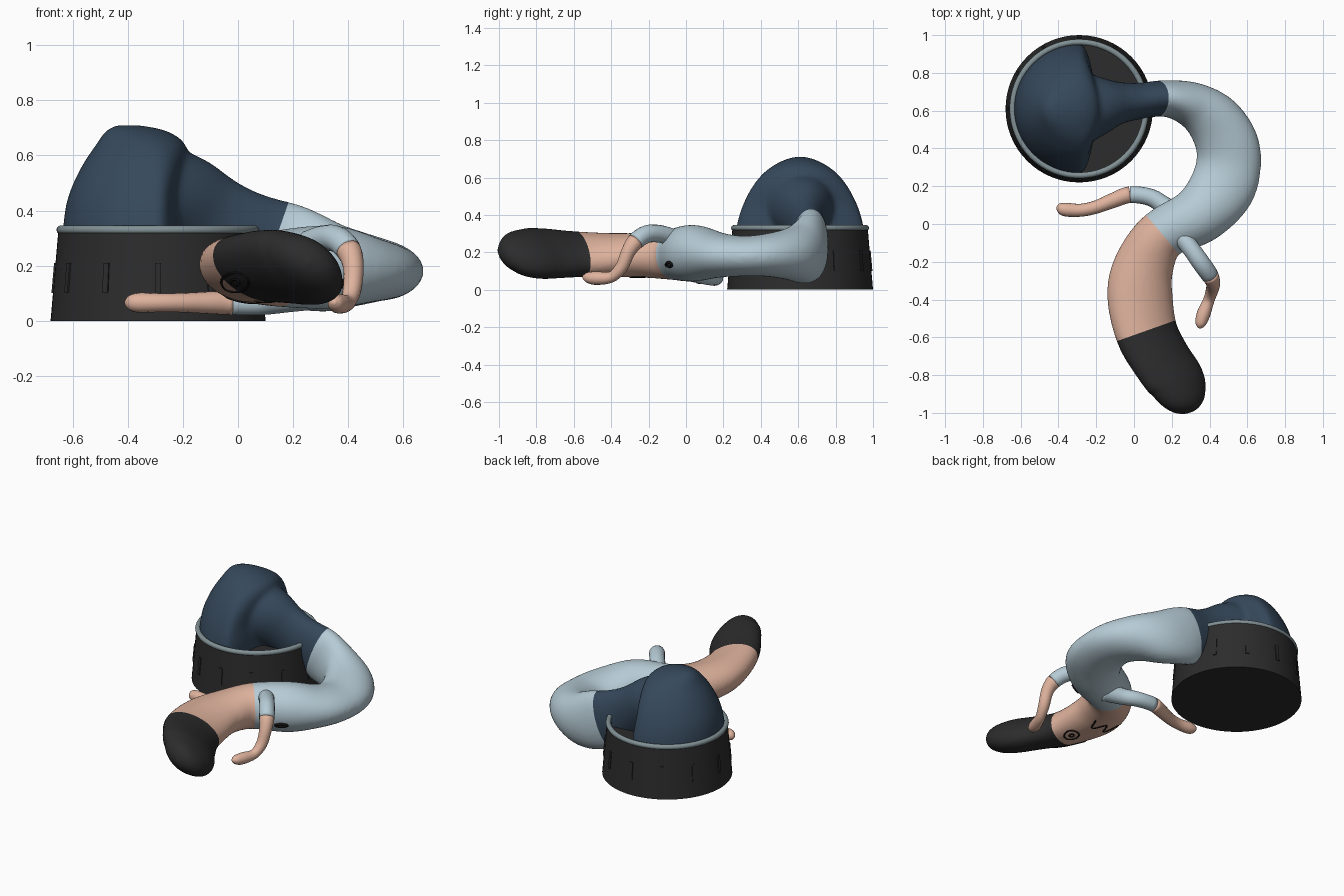
import bpy, bmesh, math
from math import sin, cos, pi, radians
from mathutils import Vector
from mathutils.bvhtree import BVHTree

cube = bpy.data.objects.get("Cube")
if cube:
    bpy.data.objects.remove(cube)


def material(name, color):
    m = bpy.data.materials.new(name)
    m.use_nodes = True
    m.diffuse_color = (*color, 1)
    bsdf = next(n for n in m.node_tree.nodes if n.type == 'BSDF_PRINCIPLED')
    bsdf.inputs["Base Color"].default_value = (*color, 1)
    return m


NAVY = material("navy cloth", (.036, .065, .105))
SHIRT = material("pale blue cloth", (.47, .6, .67))
SKIN = material("skin", (.74, .45, .34))
DARK = material("charcoal", (.025, .025, .025))
RIM = material("grey rim", (.22, .28, .3))
INK = material("black ink", (.006, .006, .006))


def add_object(name, bm, *mats):
    bmesh.ops.recalc_face_normals(bm, faces=bm.faces)
    me = bpy.data.meshes.new(name)
    bm.to_mesh(me)
    bm.free()
    for m in mats:
        me.materials.append(m)
    for p in me.polygons:
        p.use_smooth = True
    ob = bpy.data.objects.new(name, me)
    bpy.context.collection.objects.link(ob)
    return ob


def skin_rings(bm, rings):
    """Bridge rings of points into a closed, capped tube."""
    loops = [[bm.verts.new(p) for p in ring] for ring in rings]
    n = len(loops[0])
    for a, b in zip(loops, loops[1:]):
        for i in range(n):
            j = (i + 1) % n
            bm.faces.new((a[i], a[j], b[j], b[i]))
    bm.faces.new(loops[0])
    bm.faces.new(loops[-1])


def spline(rows, steps=5):
    """Smooth interpolation through rows of numbers."""
    out = []
    for i in range(len(rows) - 1):
        quad = [rows[max(0, min(len(rows) - 1, i + k))] for k in (-1, 0, 1, 2)]
        for s in range(steps):
            t = s / steps
            out.append([b + .5 * t * (c - a + t * (2*a - 5*b + 4*c - d
                        + t * (3*(b - c) + d - a))) for a, b, c, d in zip(*quad)])
    return out + [list(rows[-1])]


def loft(bm, rows, sides=24):
    """Rows are x, y, z, half width, half height, roll in degrees."""
    rings = []
    for i, (x, y, z, w, h, roll) in enumerate(rows):
        a, b = rows[max(0, i - 1)], rows[min(len(rows) - 1, i + 1)]
        t = (Vector(b[:3]) - Vector(a[:3])).normalized()
        side = t.cross(Vector((0, 0, 1))).normalized()
        up = side.cross(t)
        c, s = cos(radians(roll)), sin(radians(roll))
        u, v = side * c + up * s, up * c - side * s
        rings.append([Vector((x, y, z)) + u * w * cos(k * 2 * pi / sides)
                      + v * h * sin(k * 2 * pi / sides) for k in range(sides)])
    skin_rings(bm, rings)


# Pot with closed top, rim and ribs
PX, PY = -.29, .61


def circle(r, z):
    return [(PX + r * cos(k * pi / 32), PY + r * sin(k * pi / 32), z) for k in range(64)]


bm = bmesh.new()
skin_rings(bm, [circle(.39, 0), circle(.362, .325), circle(.345, .325), circle(.34, .27)])
pot = add_object("pot", bm, DARK)
bpy.context.view_layer.objects.active = pot
pot.select_set(True)
bpy.ops.object.shade_smooth_by_angle(angle=radians(35))

bpy.ops.mesh.primitive_torus_add(location=(PX, PY, .33), major_radius=.353,
                                 minor_radius=.016, major_segments=64, minor_segments=10)
rim = bpy.context.object
rim.name = "pot_rim"
rim.data.materials.append(RIM)
bpy.ops.object.shade_smooth()

for k in range(12):
    a = k * pi / 6
    bpy.ops.mesh.primitive_cube_add(size=1, rotation=(0, -.086, a),
                                    location=(PX + .375 * cos(a), PY + .375 * sin(a), .155))
    rib = bpy.context.object
    rib.name = "pot_rib"
    rib.scale = (.014, .022, .11)
    rib.data.materials.append(DARK)

# Body: hips rising from the pot, then a bent torso and head
bm = bmesh.new()
hips = [(.25, -.29, .345, .08, .345), (.34, -.29, .345, .085, .34),
        (.45, -.29, .327, .08, .308), (.56, -.29, .278, .1, .25),
        (.64, -.31, .205, .12, .178), (.69, -.37, .11, .11, .095), (.71, -.41, .03, .05, .03)]
rings = []
for z, cx, left, right, ry in spline(hips, 3):
    ring = []
    for k in range(40):
        c, s = cos(k * pi / 20), sin(k * pi / 20)
        ring.append((cx + c * (right if c > 0 else left), PY + ry * s, z))
    rings.append(ring)
skin_rings(bm, rings)

trunk = [(-.32, .61, .45, .22, .2, 0), (-.2, .625, .42, .165, .185, 0),
         (-.09, .64, .365, .115, .165, 0),
         (.02, .65, .31, .097, .165, 0), (.17, .665, .245, .097, .185, 0),
         (.31, .63, .2, .122, .17, 0), (.42, .55, .19, .15, .138, 0),
         (.49, .43, .185, .167, .115, 0), (.5, .31, .18, .173, .108, 0),
         (.46, .18, .185, .175, .12, 0), (.34, .045, .195, .155, .152, 0),
         (.15, -.055, .19, .137, .14, 0), (.06, -.2, .185, .157, .122, 5),
         (.03, -.36, .185, .176, .115, 12), (.065, -.57, .19, .178, .105, 26),
         (.145, -.72, .195, .182, .1, 36), (.22, -.83, .195, .18, .1, 38),
         (.245, -.905, .21, .155, .09, 36), (.256, -.955, .225, .118, .075, 34),
         (.261, -.988, .235, .07, .05, 32), (.263, -1.002, .24, .02, .015, 32)]
loft(bm, spline(trunk), 32)
body = add_object("body", bm)

# Blend hips and torso into one skin
remesh = body.modifiers.new("blend", 'REMESH')
remesh.mode = 'VOXEL'
remesh.voxel_size = .012
relax = body.modifiers.new("relax", 'SMOOTH')
relax.factor = .5
relax.iterations = 16
graph = bpy.context.evaluated_depsgraph_get()
blended = bpy.data.meshes.new_from_object(body.evaluated_get(graph))
body.modifiers.clear()

# Cut clean colour borders at the waist, collar and hair line
waist = (Vector((.18, 0, .42)), Vector((1, 0, -.35)))
collar = (Vector((.15, -.055, .19)), Vector((.19, .16, 0)))
hair = (Vector((.065, -.565, .19)), Vector((-.11, .31, 0)))
bm = bmesh.new()
bm.from_mesh(blended)
for co, no in (waist, collar, hair):
    bmesh.ops.bisect_plane(bm, geom=bm.verts[:] + bm.edges[:] + bm.faces[:],
                           plane_co=co, plane_no=no, dist=1e-5)


def behind(p, plane):
    return (p - plane[0]).dot(plane[1]) < 0


for f in bm.faces:
    p = f.calc_center_median()
    f.smooth = True
    if p.y > .2:
        f.material_index = 0 if behind(p, waist) else 1
    elif behind(p, hair):
        f.material_index = 3
    else:
        f.material_index = 2 if behind(p, collar) else 1
surface = BVHTree.FromBMesh(bm)
bm.to_mesh(body.data)
bm.free()
for m in (NAVY, SHIRT, SKIN, DARK):
    body.data.materials.append(m)

# Arms: sleeve and bare forearm share the cuff ring
arms = {
    "left": [(.24, -.05, .27, .05), (.305, -.135, .298, .047), (.358, -.21, .297, .048),
             (.4, -.27, .258, .046), (.418, -.31, .2, .038), (.415, -.345, .12, .034),
             (.397, -.4, .068, .03), (.367, -.48, .062, .036), (.352, -.53, .066, .027),
             (.347, -.552, .068, .008)],
    "right": [(.27, .04, .1, .06), (.17, .09, .08, .05), (.09, .14, .068, .046),
              (-.02, .155, .066, .044), (-.11, .125, .066, .04), (-.2, .09, .066, .035),
              (-.28, .073, .066, .034), (-.36, .076, .066, .036), (-.395, .085, .066, .026),
              (-.41, .088, .066, .008)]}
for side, rows in arms.items():
    path = spline([(x, y, z, r, r, 0) for x, y, z, r in rows])
    for part, mat, piece in (("sleeve", SHIRT, path[:16]), ("forearm", SKIN, path[15:])):
        bm = bmesh.new()
        loft(bm, piece, 16)
        add_object(side + "_" + part, bm, mat)


# Face drawn in ink on the underside, and a small mark on the shirt side
def ink_line(name, starts, direction, closed=False, width=.005):
    hits = [surface.ray_cast(Vector(s), Vector(direction))[0] for s in starts]
    hits = [h for h in hits if h]
    cu = bpy.data.curves.new(name, 'CURVE')
    cu.dimensions = '3D'
    cu.bevel_depth = width
    cu.bevel_resolution = 1
    sp = cu.splines.new('POLY')
    sp.points.add(len(hits) - 1)
    for pt, h in zip(sp.points, hits):
        pt.co = (*h, 1)
    sp.use_cyclic_u = closed
    cu.materials.append(INK)
    bpy.context.collection.objects.link(bpy.data.objects.new(name, cu))


turn = [k * pi / 12 for k in range(24)]
for r, name in ((1, "right_eye_outline"), (.3, "right_eye_pupil")):
    ink_line(name, [(-.01 + .05 * r * cos(a), -2, .14 + .035 * r * sin(a)) for a in turn],
             (0, 1, 0), True)
for r, name in ((1, "left_eye_outline"), (.3, "left_eye_pupil")):
    ink_line(name, [(.11 + .04 * r * cos(a), -.45 + .05 * r * sin(a), -1) for a in turn],
             (0, 0, 1), True)
ink_line("mouth", [(-.06 + .18 * k / 30, -.26 + .04 * cos(k * pi / 7.5), -1)
                   for k in range(31)], (0, 0, 1))
ink_line("shirt_mark", [(2, -.09 + .015 * cos(a), .135 + .01 * sin(a)) for a in turn],
         (-1, 0, 0), True, .009)
